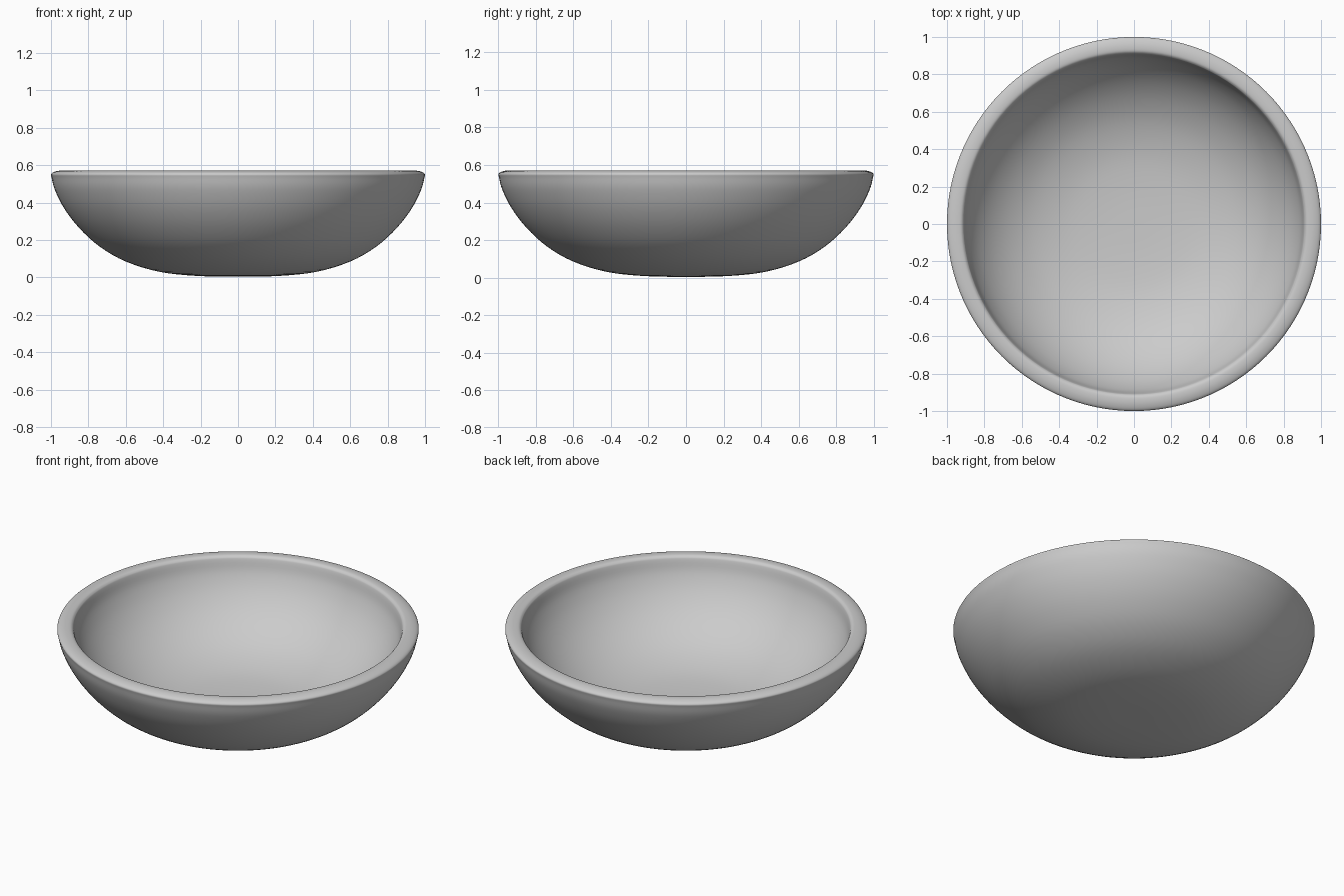
import bpy, bmesh, math
from mathutils import Vector

if "Cube" in bpy.data.objects:
    bpy.data.objects.remove(bpy.data.objects["Cube"])

# Radius/height control points: underside, rim, hollow inside
OUTER = [(0, 0.004), (0.22, 0.008), (0.42, 0.03), (0.6, 0.085), (0.74, 0.165),
         (0.85, 0.265), (0.93, 0.37), (0.98, 0.47), (0.997, 0.535)]
RIM = [(1.0, 0.55), (0.988, 0.562), (0.96, 0.57), (0.93, 0.57), (0.915, 0.562)]
INNER = [(0.907, 0.545), (0.888, 0.475), (0.84, 0.385), (0.765, 0.295), (0.665, 0.215),
         (0.54, 0.15), (0.38, 0.105), (0.2, 0.087), (0, 0.083)]


def smooth_profile(points, steps=4):
    """Catmull-Rom curve through the control points."""
    p = [Vector(q) for q in points]
    p = [Vector((-p[1].x, p[1].y))] + p + [Vector((-p[-2].x, p[-2].y))]
    out = []
    for a, b, c, d in zip(p, p[1:], p[2:], p[3:]):
        for i in range(steps):
            t = i / steps
            out.append(0.5 * (2 * b + (c - a) * t + (2 * a - 5 * b + 4 * c - d) * t * t
                              + (3 * b - a - 3 * c + d) * t ** 3))
    return out + [p[-2]]


def lathe(name, profile, segments):
    bm = bmesh.new()
    verts = [bm.verts.new((q.x, 0, q.y)) for q in profile]
    edges = [bm.edges.new(pair) for pair in zip(verts, verts[1:])]
    bmesh.ops.spin(bm, geom=verts + edges, cent=(0, 0, 0), axis=(0, 0, 1),
                   angle=2 * math.pi, steps=segments)
    bmesh.ops.remove_doubles(bm, verts=bm.verts, dist=1e-4)
    bmesh.ops.recalc_face_normals(bm, faces=bm.faces)
    for f in bm.faces:
        f.smooth = True
    mesh = bpy.data.meshes.new(name)
    bm.to_mesh(mesh)
    bm.free()
    obj = bpy.data.objects.new(name, mesh)
    bpy.context.collection.objects.link(obj)
    return obj


# Bowl: one closed lathed shell
profile = smooth_profile(OUTER + RIM + INNER)
profile = [Vector((min(max(q.x, 0), 1), max(q.y, 0))) for q in profile]
lathe("bowl", profile, 120)
